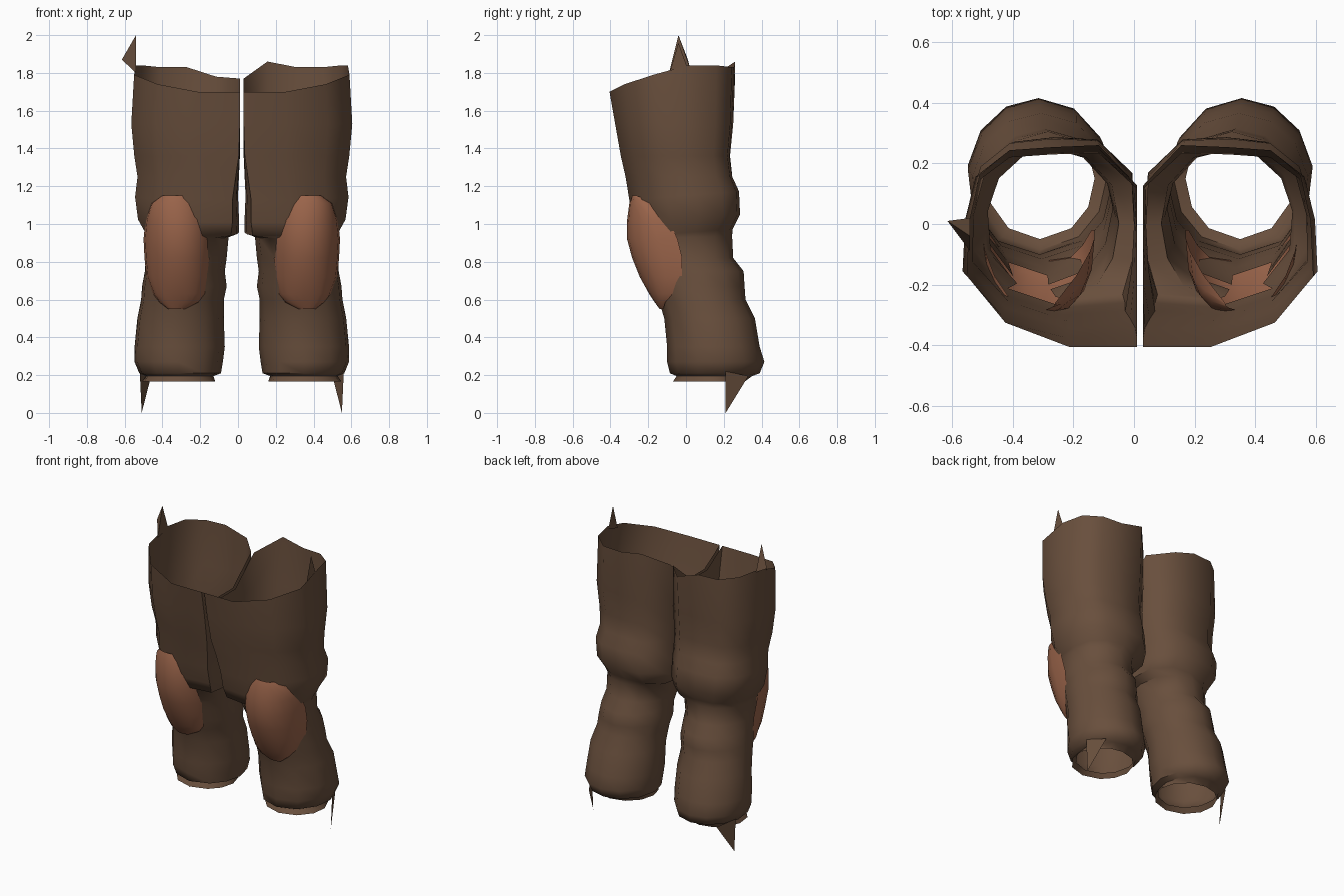
import bpy, math

cube = bpy.data.objects.get("Cube")
if cube:
    bpy.data.objects.remove(cube)

MID = 0.02  # mirror plane between the legs


def material(name, rgb):
    m = bpy.data.materials.new(name)
    m.use_nodes = True
    m.diffuse_color = (*rgb, 1)
    m.node_tree.nodes["Principled BSDF"].inputs["Base Color"].default_value = (*rgb, 1)
    return m


brown = material("brown cloth", (0.14, 0.078, 0.046))
tan = material("tan knee patch", (0.33, 0.13, 0.07))


def build(name, verts, faces, mat, side=1):
    if side < 0:
        verts = [(2 * MID - x, y, z) for x, y, z in verts]
        faces = [f[::-1] for f in faces]
    mesh = bpy.data.meshes.new(name)
    mesh.from_pydata(verts, [], faces)
    mesh.materials.append(mat)
    ob = bpy.data.objects.new(name, mesh)
    bpy.context.collection.objects.link(ob)
    bpy.ops.object.select_all(action="DESELECT")
    ob.select_set(True)
    bpy.context.view_layer.objects.active = ob
    bpy.ops.object.shade_smooth_by_angle(angle=math.radians(55))
    return ob


# Thigh section is flat on the inside, lower leg section is round
THIGH = [(-1, -1), (-.2, -1), (.55, -.76), (1, -.3), (.97, .25), (.85, .7),
         (.5, .95), (0, .98), (-.55, 1), (-1, .6), (-1, 0), (-1, -.5)]
ROUND = [(math.cos(math.radians(a)), math.sin(math.radians(a)))
         for a in (-125, -90, -55, -22, 8, 36, 63, 90, 120, 150, 180, 208)]
N = len(THIGH)

# z, inner x, outer x, front y, back y, roundness
RINGS = [
    (1.80, .03, .59, -.405, .26, 0),
    (1.53, .03, .605, -.375, .25, 0),
    (1.36, .03, .59, -.345, .235, .05),
    (1.25, .035, .575, -.32, .25, .15),
    (1.15, .04, .59, -.30, .285, .25),
    (1.03, .035, .575, -.275, .29, .3),
    (.955, .035, .535, -.25, .25, .4),
    (.93, .09, .525, -.24, .245, .8),
    (.82, .10, .53, -.215, .25, 1),
    (.75, .11, .535, -.20, .305, 1),
    (.67, .10, .55, -.17, .31, 1),
    (.60, .115, .555, -.145, .315, 1),
    (.50, .115, .575, -.115, .365, 1),
    (.35, .11, .59, -.10, .39, 1),
    (.27, .12, .59, -.10, .415, 1),
    (.21, .13, .565, -.085, .39, 1),
    (.195, .17, .53, -.05, .35, 1),
    (.165, .16, .55, -.07, .31, 1),
]
# Uneven waist edge, ending with the low crotch points
RIM = [1.70, 1.70, 1.74, 1.79, 1.84, 1.84, 1.83, 1.83, 1.82, 1.77, 1.60, 1.60]


def trouser_leg(name, side):
    verts = []
    for i, (z, x0, x1, y0, y1, w) in enumerate(RINGS):
        for j in range(N):
            u = THIGH[j][0] * (1 - w) + ROUND[j][0] * w
            v = THIGH[j][1] * (1 - w) + ROUND[j][1] * w
            zz = z
            if i == 0:
                zz = RIM[j] + (.04 * side if j == 8 else 0)
            elif .9 < z < 1.2:
                zz += .03 * v * (1 - w)
            verts.append(((x0 + x1) / 2 + u * (x1 - x0) / 2,
                          (y0 + y1) / 2 + v * (y1 - y0) / 2, zz))
    faces = []
    for i in range(len(RINGS) - 1):
        for j in range(N):
            k = (j + 1) % N
            f = (i * N + j, i * N + N + j, i * N + N + k, i * N + k)
            # leave the knee open behind the patch
            hidden = all(verts[n][1] < -.06 and
                         ((verts[n][0] - .35) / .18) ** 2 +
                         ((verts[n][2] - .86) / .27) ** 2 < 1 for n in f)
            if not hidden:
                faces.append(f)
    build(name, verts, faces, brown, side)


# z, inner x, outer x, front y, edge y
PATCH = [
    (1.15, .30, .44, -.285, -.26),
    (1.11, .23, .50, -.30, -.17),
    (1.02, .185, .53, -.312, -.09),
    (.92, .17, .54, -.312, -.045),
    (.82, .17, .535, -.285, -.02),
    (.72, .18, .525, -.245, -.02),
    (.63, .21, .49, -.195, -.07),
    (.585, .25, .455, -.165, -.11),
    (.55, .32, .41, -.14, -.12),
]


def knee_patch(name, side):
    verts, faces, cols = [], [], 11
    for z, x0, x1, yf, ye in PATCH:
        for j in range(cols):
            t = math.pi * (j / (cols - 1) - .5)
            verts.append(((x0 + x1) / 2 + math.sin(t) * (x1 - x0) / 2,
                          ye + (yf - ye) * max(math.cos(t), 0) ** .8, z))
    for i in range(len(PATCH) - 1):
        for j in range(cols - 1):
            a = i * cols + j
            faces.append((a, a + cols, a + cols + 1, a + 1))
    build(name, verts, faces, tan, side)


for label, side in (("left", 1), ("right", -1)):
    trouser_leg(label + "_trouser_leg", side)
    knee_patch(label + "_knee_patch", side)
    # torn point hanging from the hem
    build(label + "_hem_tatter",
          [(.56, .21, .22), (.55, .21, 0), (.50, .33, .195)], [(0, 1, 2)], brown, side)

# Torn points on the waist edge
build("right_waist_tatter",
      [(-.54, -.04, 2), (-.615, .01, 1.87), (-.54, -.09, 1.80), (-.54, .02, 1.83)],
      [(0, 1, 2), (0, 3, 1), (0, 2, 3)], brown)
build("left_waist_tatter",
      [(.577, -.04, 1.96), (.577, -.09, 1.79), (.577, .01, 1.82)], [(0, 1, 2)], brown)
